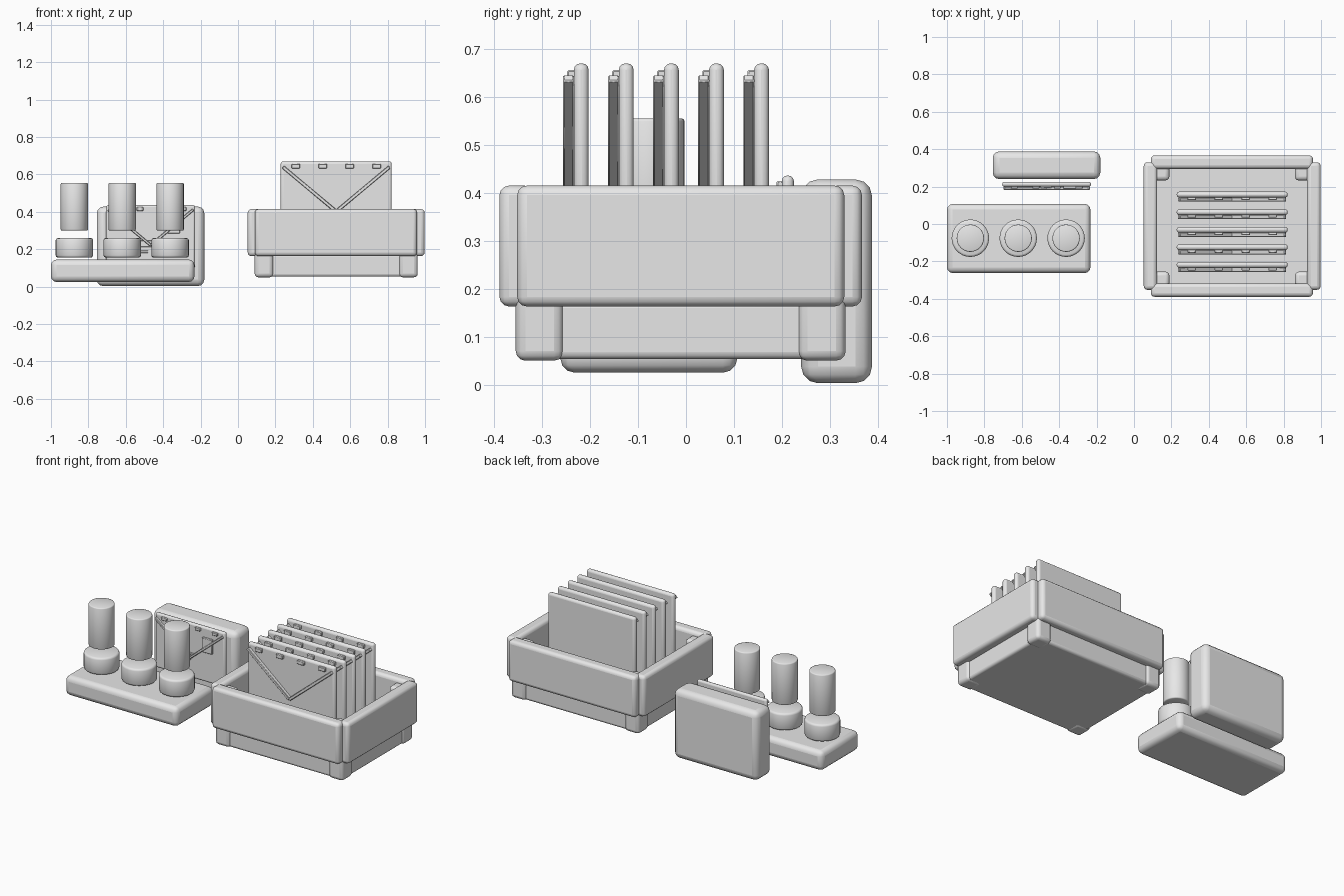
import bpy
import math
from mathutils import Vector

cube = bpy.data.objects.get("Cube")
if cube:
    bpy.data.objects.remove(cube, do_unlink=True)

grey = bpy.data.materials.new("plain grey")
grey.use_nodes = True
grey.diffuse_color = (0.8, 0.8, 0.8, 1)
grey.node_tree.nodes["Principled BSDF"].inputs["Base Color"].default_value = (0.8, 0.8, 0.8, 1)


def finish(obj, name, bevel, segments, smooth_all=False):
    """Name, colour, bevel and shade the part."""
    obj.name = name
    obj.data.materials.append(grey)
    if bevel:
        mod = obj.modifiers.new("soft edges", 'BEVEL')
        mod.width = bevel
        mod.segments = segments
        mod.limit_method = 'ANGLE'
    if smooth_all:
        bpy.ops.object.shade_smooth()
    else:
        bpy.ops.object.shade_smooth_by_angle(angle=math.radians(40))
    return obj


def box(name, low, high, bevel=0.02, segments=3):
    """Rounded block between two opposite corners."""
    low, high = Vector(low), Vector(high)
    bpy.ops.mesh.primitive_cube_add(size=1, location=(low + high) / 2)
    obj = bpy.context.object
    obj.scale = high - low
    bpy.ops.object.transform_apply(location=False, rotation=False, scale=True)
    return finish(obj, name, bevel, segments)


def bar(name, start, end, width, depth):
    """Thin strip lying in an upright plane between two points."""
    start, end = Vector(start), Vector(end)
    run = end - start
    bpy.ops.mesh.primitive_cube_add(size=1, location=(start + end) / 2)
    obj = bpy.context.object
    obj.scale = (run.length, depth, width)
    bpy.ops.object.transform_apply(location=False, rotation=False, scale=True)
    obj.rotation_euler.y = -math.atan2(run.z, run.x)
    return finish(obj, name, 0.003, 1)


def cylinder(name, x, y, bottom, top, radius, bevel):
    bpy.ops.mesh.primitive_cylinder_add(vertices=32, radius=radius, depth=top - bottom,
                                        location=(x, y, (bottom + top) / 2))
    return finish(bpy.context.object, name, bevel, 2, smooth_all=True)


def envelope(name, x, y, top, s):
    """Card with a V-shaped flap edge and four small tabs; y is its front face."""
    half = 0.297 * s
    box(name + "_body", (x - half, y, top - 0.42 * s), (x + half, y + 0.031 * s, top),
        0.014 * s, 3)
    for side, label in ((-1, "right"), (1, "left")):
        bar(f"{name}_flap_edge_{label}", (x, y - 0.012 * s, top - 0.268 * s),
            (x + side * 0.285 * s, y - 0.010 * s, top - 0.03 * s), 0.018 * s, 0.023 * s)
    for i in range(4):
        cx = x + (i - 1.5) * 0.144 * s
        box(f"{name}_tab_{i + 1}", (cx - 0.023 * s, y - 0.014 * s, top - 0.038 * s),
            (cx + 0.023 * s, y + 0.005 * s, top - 0.014 * s), 0.003, 1)


# Tray: floor, corner posts and four overlapping walls
tx, ty = 0.525, -0.011
box("tray_floor", (0.10, -0.345, 0.053), (0.95, 0.323, 0.175), 0.015)
for sx in (-1, 1):
    for sy in (-1, 1):
        px, py = tx + sx * 0.386, ty + sy * 0.294
        box("tray_corner_post", (px - 0.05, py - 0.05, 0.05), (px + 0.05, py + 0.05, 0.39), 0.02)
for sy, label in ((-1, "front"), (1, "back")):
    cy = ty + sy * 0.342
    box(f"tray_wall_{label}", (0.09, cy - 0.036, 0.163), (0.957, cy + 0.036, 0.415), 0.02)
for sx, label in ((-1, "right"), (1, "left")):
    cx = tx + sx * 0.437
    box(f"tray_wall_{label}", (cx - 0.036, -0.352, 0.163), (cx + 0.036, 0.33, 0.415), 0.02)

# Row of envelopes standing in the tray
for i in range(5):
    envelope(f"envelope_{i + 1}", tx, -0.234 + 0.094 * i, 0.67, 1.0)

# Stand with three cups and floating handles
box("stand_base", (-1.0, -0.262, 0.025), (-0.233, 0.107, 0.145), 0.03)
for i in range(3):
    x = -0.875 + 0.256 * i
    cylinder(f"cup_{i + 1}", x, -0.076, 0.155, 0.26, 0.1, 0.012)
    cylinder(f"handle_{i + 1}", x, -0.076, 0.30, 0.555, 0.073, 0.006)

# Thick block with a single addressed envelope in front of it
box("back_block", (-0.755, 0.24, 0.003), (-0.18, 0.388, 0.428), 0.035)
envelope("single_envelope", -0.467, 0.2, 0.436, 0.8)
box("stamp", (-0.38, 0.188, 0.285), (-0.31, 0.204, 0.375), 0.003, 1)
for i in range(3):
    z = 0.25 - 0.032 * i
    box(f"address_line_{i + 1}", (-0.56, 0.192, z - 0.006), (-0.44 - 0.02 * i, 0.203, z + 0.006),
        0.002, 1)
